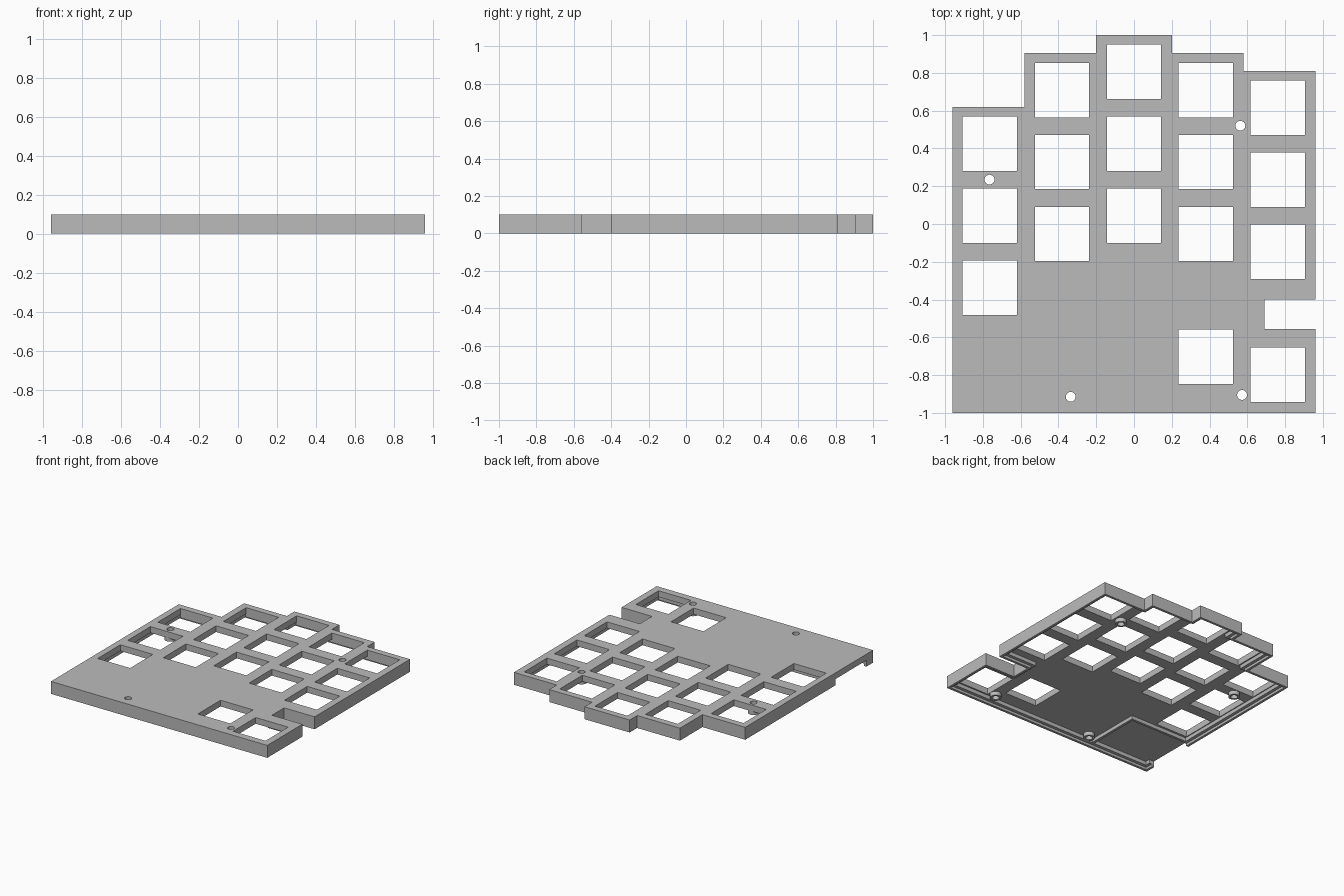
import bpy, bmesh, math
from mathutils import Vector

if "Cube" in bpy.data.objects:
    bpy.data.objects.remove(bpy.data.objects["Cube"], do_unlink=True)

TOP, UNDERSIDE, LEDGE = 0.1, 0.05, 0.02
KEY = 0.288

gray = bpy.data.materials.new("matte gray")
gray.use_nodes = True
gray.diffuse_color = (0.5, 0.5, 0.5, 1)
gray.node_tree.nodes["Principled BSDF"].inputs["Base Color"].default_value = (0.5, 0.5, 0.5, 1)


def prism(name, points, z0, z1):
    """Extrude a counter-clockwise outline from z0 to z1."""
    bm = bmesh.new()
    face = bm.faces.new([bm.verts.new((x, y, z0)) for x, y in points])
    new = bmesh.ops.extrude_face_region(bm, geom=[face])["geom"]
    for v in new:
        if isinstance(v, bmesh.types.BMVert):
            v.co.z = z1
    bmesh.ops.recalc_face_normals(bm, faces=bm.faces[:])
    mesh = bpy.data.meshes.new(name)
    bm.to_mesh(mesh)
    bm.free()
    mesh.materials.append(gray)
    obj = bpy.data.objects.new(name, mesh)
    bpy.context.collection.objects.link(obj)
    return obj


def rect(x0, y0, x1, y1):
    return [(x0, y0), (x1, y0), (x1, y1), (x0, y1)]


def circle(x, y, r, n=32):
    return [(x + r * math.cos(math.tau * i / n), y + r * math.sin(math.tau * i / n)) for i in range(n)]


def inset(points, d):
    """Move every side of a square-cornered outline inward by d."""
    out = []
    for i, p in enumerate(points):
        a, b, c = Vector(points[i - 1]), Vector(p), Vector(points[(i + 1) % len(points)])
        e, f = (b - a).normalized(), (c - b).normalized()
        out.append(tuple(b + d * (Vector((-e.y, e.x)) + Vector((-f.y, f.x)))))
    return out


def combine(body, tool, operation):
    mod = body.modifiers.new("boolean", 'BOOLEAN')
    mod.operation, mod.solver, mod.object = operation, 'EXACT', tool
    bpy.context.view_layer.objects.active = body
    bpy.ops.object.modifier_apply(modifier=mod.name)
    bpy.data.objects.remove(tool, do_unlink=True)


# Stepped case outline with the notch on the left side
outline = [(-.96, -1), (.96, -1), (.96, -.555), (.69, -.555), (.69, -.4), (.96, -.4),
           (.96, .81), (.58, .81), (.58, .905), (.2, .905), (.2, 1), (-.2, 1),
           (-.2, .905), (-.58, .905), (-.58, .62), (-.96, .62)]
case = prism("keyboard_case", outline, 0, TOP)

# Recess for a bottom cover, then the deeper cavity
combine(case, prism("cover_recess", inset(outline, .02), -.05, LEDGE), 'DIFFERENCE')
combine(case, prism("cavity", inset(outline, .045), -.05, UNDERSIDE), 'DIFFERENCE')

# Thin wall around the side compartment
divider = [(-.42, -.97), (-.4, -.97), (-.4, -.5), (-.935, -.5), (-.935, -.52), (-.42, -.52)]
combine(case, prism("divider", divider, LEDGE + .001, .07), 'UNION')

# Screw bosses
screws = [(-.765, .235), (.563, .52), (-.335, -.915), (.572, -.905)]
for x, y in screws:
    combine(case, prism("boss", circle(x, y, .042), LEDGE - .002, .075), 'UNION')

# Side opening of the compartment
combine(case, prism("side_opening", rect(-1.1, -.915, -.9, -.522), -.05, UNDERSIDE), 'DIFFERENCE')

# Key openings: column centre and upper edge of the top key, three keys each
PITCH = .381
columns = [(-.764, .568), (-.381, .853), (0, .949), (.38, .853), (.76, .76)]
keys = [(x, top - row * PITCH) for x, top in columns for row in range(3)]
keys += [(.38, -.558), (.76, -.655)]
for x, top in keys:
    hole = rect(x - KEY / 2, top - KEY, x + KEY / 2, top)
    combine(case, prism("key_hole", hole, -.1, .2), 'DIFFERENCE')

# Screw holes
for x, y in screws:
    combine(case, prism("screw_hole", circle(x, y, .026), -.1, .2), 'DIFFERENCE')

# Smooth only the round bosses and holes
case.select_set(True)
bpy.context.view_layer.objects.active = case
bpy.ops.object.shade_smooth_by_angle(angle=math.radians(25))
